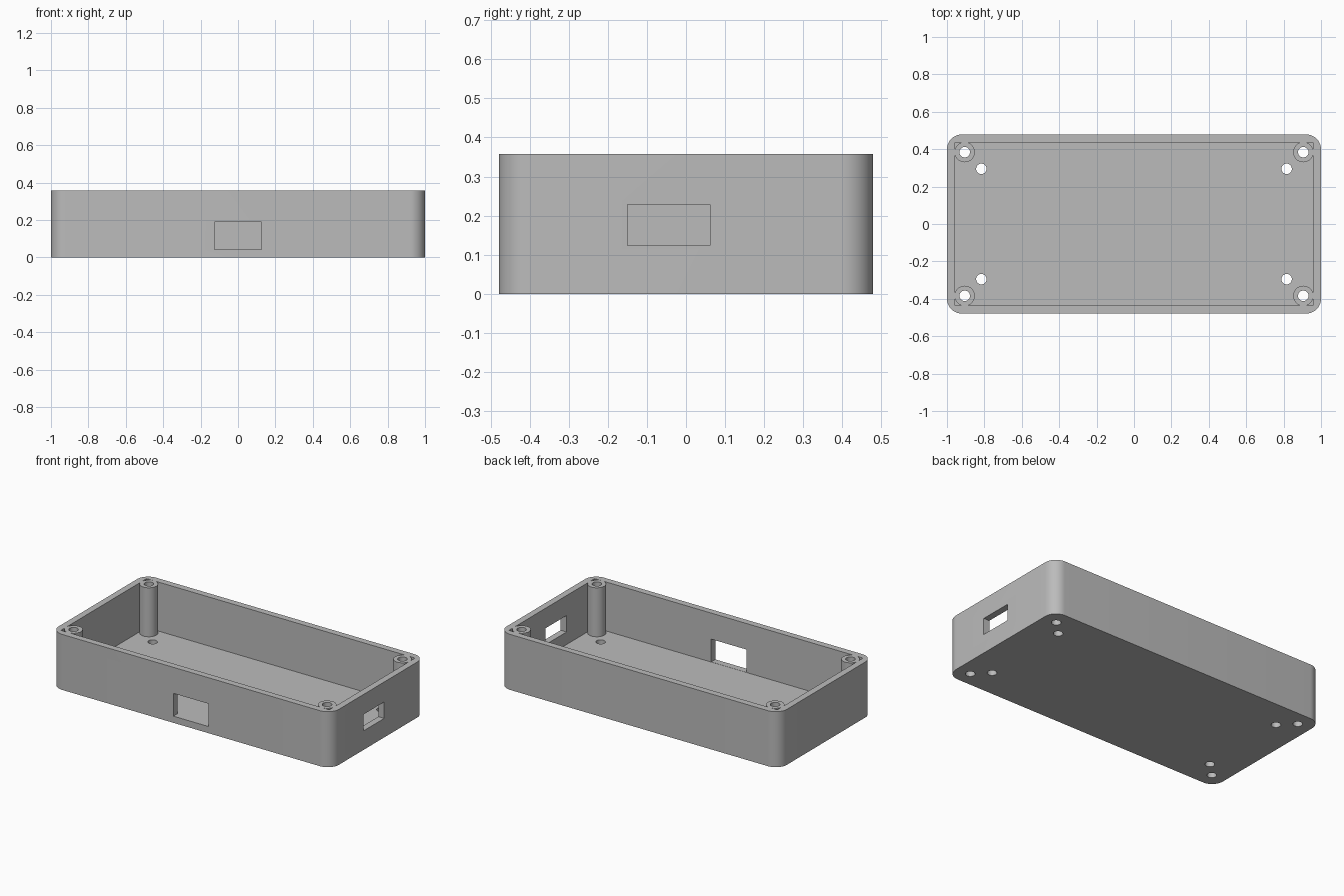
import bpy
import bmesh

default_cube = bpy.data.objects.get("Cube")
if default_cube:
    bpy.data.objects.remove(default_cube, do_unlink=True)

# Main dimensions
HALF_X, HALF_Y, HEIGHT = 1.0, 0.479, 0.358
WALL = 0.042
CORNER_RADIUS = 0.08
POST_RADIUS, HOLE_RADIUS = 0.054, 0.028

plastic = bpy.data.materials.new("grey plastic")
plastic.use_nodes = True
grey = (0.5, 0.5, 0.5, 1.0)
plastic.diffuse_color = grey
plastic.node_tree.nodes["Principled BSDF"].inputs["Base Color"].default_value = grey


def make_object(name, bm):
    mesh = bpy.data.meshes.new(name)
    bmesh.ops.recalc_face_normals(bm, faces=bm.faces)
    bm.to_mesh(mesh)
    bm.free()
    mesh.materials.append(plastic)
    obj = bpy.data.objects.new(name, mesh)
    bpy.context.collection.objects.link(obj)
    return obj


def box(name, low, high, radius=0):
    """Box between two corners, with optional rounded upright edges."""
    bm = bmesh.new()
    bmesh.ops.create_cube(bm, size=1)
    for v in bm.verts:
        v.co = [b if c > 0 else a for c, a, b in zip(v.co, low, high)]
    if radius:
        upright = [e for e in bm.edges
                   if abs(e.verts[0].co.z - e.verts[1].co.z) > 0.01]
        bmesh.ops.bevel(bm, geom=upright, offset=radius, segments=12,
                        profile=0.5, affect='EDGES')
    return make_object(name, bm)


def four_cylinders(name, x, y, radius):
    """Tall upright cylinders mirrored into all four corners."""
    bm = bmesh.new()
    for sx in (-1, 1):
        for sy in (-1, 1):
            made = bmesh.ops.create_cone(bm, cap_ends=True, segments=48,
                                         radius1=radius, radius2=radius, depth=2)
            bmesh.ops.translate(bm, verts=made["verts"], vec=(sx * x, sy * y, 0))
    return make_object(name, bm)


def cut(target, cutter):
    """Subtract the cutter from the target, then remove the cutter."""
    mod = target.modifiers.new("cut", 'BOOLEAN')
    mod.operation = 'DIFFERENCE'
    mod.solver = 'EXACT'
    mod.object = cutter
    bpy.context.view_layer.objects.active = target
    bpy.ops.object.modifier_apply(modifier=mod.name)
    bpy.data.objects.remove(cutter, do_unlink=True)


# Solid outer body
case = box("enclosure_base", (-HALF_X, -HALF_Y, 0), (HALF_X, HALF_Y, HEIGHT),
           CORNER_RADIUS)

# Square-cornered cavity that leaves the screw posts standing
in_x, in_y = HALF_X - WALL, HALF_Y - WALL
cavity = box("cavity", (-in_x, -in_y, WALL), (in_x, in_y, 0.6))
post_x, post_y = HALF_X - 0.095, HALF_Y - 0.095
cut(cavity, four_cylinders("screw_posts", post_x, post_y, POST_RADIUS))
cut(case, cavity)

# Screw holes through the posts, and mounting holes through the floor
cut(case, four_cylinders("post_holes", post_x, post_y, HOLE_RADIUS))
cut(case, four_cylinders("floor_holes", 0.816, 0.295, HOLE_RADIUS))

# Port openings in the front wall and one end wall
cut(case, box("front_port", (-0.126, -0.6, WALL + 0.001), (0.126, -0.4, 0.19)))
cut(case, box("end_port", (0.9, -0.15, 0.123), (1.1, 0.062, 0.229)))

# Smooth the round surfaces while keeping the edges sharp
bpy.ops.object.select_all(action='DESELECT')
case.select_set(True)
bpy.context.view_layer.objects.active = case
bpy.ops.object.shade_smooth_by_angle(angle=0.52)
